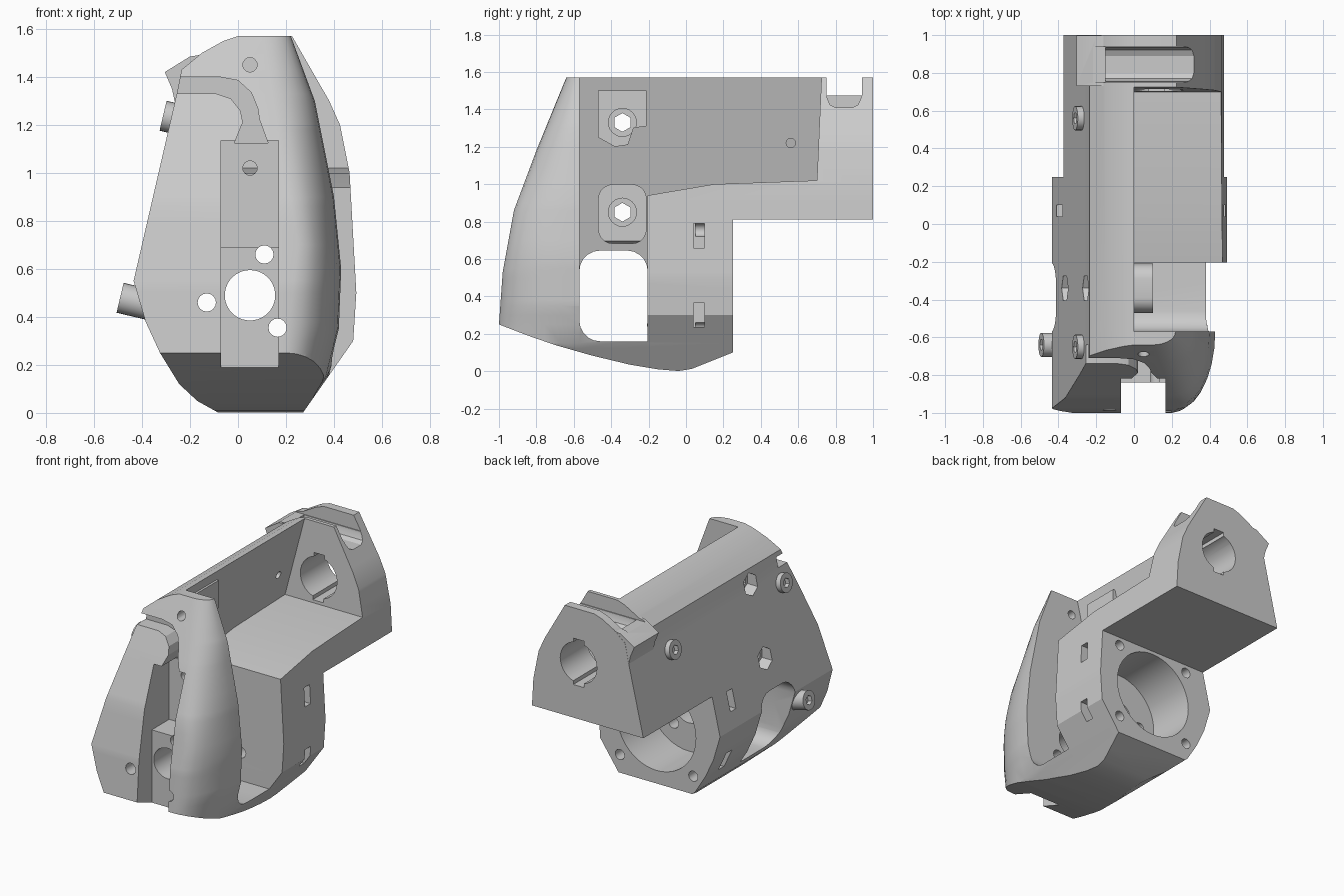
import bpy, bmesh, math
from mathutils import Vector, Matrix

if "Cube" in bpy.data.objects:
    bpy.data.objects.remove(bpy.data.objects["Cube"])

TOP = 1.565          # top of the leaning inner wall
LEAN = 0.24          # sideways lean of the inner wall per unit height
NORMAL = Vector((-0.97, 0, 0.23)).normalized()   # outward normal of left skin


def new_obj(name, bm):
    bmesh.ops.recalc_face_normals(bm, faces=bm.faces[:])
    me = bpy.data.meshes.new(name)
    bm.to_mesh(me)
    bm.free()
    ob = bpy.data.objects.new(name, me)
    bpy.context.collection.objects.link(ob)
    return ob


def loft(name, rings):
    bm = bmesh.new()
    vs = [[bm.verts.new(p) for p in r] for r in rings]
    n = len(vs[0])
    for a, b in zip(vs, vs[1:]):
        for i in range(n):
            bm.faces.new((a[i], a[(i + 1) % n], b[(i + 1) % n], b[i]))
    bm.faces.new(vs[0])
    bm.faces.new(vs[-1])
    return new_obj(name, bm)


def prism_x(prof, x0, x1, lean=0):
    """(y, z) profile pushed along x; the x0 end may follow the leaning wall."""
    return loft("cutter", [[(x0 + lean * (z - TOP), y, z) for y, z in prof],
                           [(x1, y, z) for y, z in prof]])


def prism_y(prof, y0, y1):
    return loft("cutter", [[(x, y, z) for x, z in prof] for y in (y0, y1)])


def rect(a0, a1, b0, b1, r=0.0, n=5):
    if not r:
        return [(a0, b0), (a1, b0), (a1, b1), (a0, b1)]
    out = []
    for cx, cy, s in ((a1 - r, b1 - r, 0), (a0 + r, b1 - r, 1),
                      (a0 + r, b0 + r, 2), (a1 - r, b0 + r, 3)):
        for i in range(n + 1):
            t = (s + i / n) * math.pi / 2
            out.append((cx + r * math.cos(t), cy + r * math.sin(t)))
    return out


def cyl(p0, p1, r, n=32, name="cutter"):
    p0, p1 = Vector(p0), Vector(p1)
    d = p1 - p0
    bm = bmesh.new()
    m = Matrix.Translation((p0 + p1) / 2) @ d.to_track_quat('Z', 'Y').to_matrix().to_4x4()
    bmesh.ops.create_cone(bm, cap_ends=True, segments=n, radius1=r, radius2=r,
                          depth=d.length, matrix=m)
    return new_obj(name, bm)


def combine(ob, tool, op='DIFFERENCE'):
    m = ob.modifiers.new("b", 'BOOLEAN')
    m.operation, m.object, m.solver = op, tool, 'EXACT'
    dg = bpy.context.evaluated_depsgraph_get()
    me = bpy.data.meshes.new_from_object(ob.evaluated_get(dg))
    ob.modifiers.clear()
    ob.data = me
    bpy.data.objects.remove(tool)


def lookup(table, z):
    for (z0, v0), (z1, v1) in zip(table, table[1:]):
        if z <= z1:
            return v0 + (v1 - v0) * (z - z0) / (z1 - z0)
    return table[-1][1]


# Main shell: horizontal sections stacked in z
LEFT = [(0, -.08), (.05, -.17), (.12, -.245), (.25, -.325), (.38, -.385), (.55, -.435),
        (1.33, -.255), (1.43, -.235), (1.5, -.15), (1.55, -.06), (1.57, 0)]
RIGHT = [(0, .27), (.3, .48), (.5, .493), (1, .465), (1.2, .425), (1.3, .38), (1.57, .225)]
NOSE = [(0, .26), (.15, .37), (.35, .42), (.6, .43), (.9, .4), (1.3, .32), (1.57, .22)]
FACE = [(0, .2), (.25, .2), (.7, .25), (1, .2), (1.57, .1)]
FRONT = [(0, -1), (.25, -1), (.53, -.98), (.86, -.92), (1.18, -.8), (1.4, -.71), (1.57, -.64)]
levels = sorted({z for t in (LEFT, RIGHT, NOSE, FACE, FRONT) for z, _ in t}
                | {.44, .78, 1.09})
rings = []
for z in levels:
    xl, xr, xn, xf, yf = (lookup(t, z) for t in (LEFT, RIGHT, NOSE, FACE, FRONT))
    ring = [(xl, 1, z), (xl, yf, z)]
    for i in range(8):
        t = i / 7 * math.pi / 2
        ring.append((xf + (xn - xf) * math.sin(t), -.57 + (yf + .57) * math.cos(t), z))
    rings.append(ring + [(xr, -.4, z), (xr, 1, z)])
body = loft("extruder_body", rings)

# Rear flange lip
combine(body, prism_y([(-.26, 1.28), (-.275, 1.35), (-.305, 1.42), (-.2, 1.485),
                       (-.1, 1.5), (-.1, 1.28)], .73, .999), 'UNION')

# Curved underside, rear undercut
combine(body, prism_x([(-1.1, -.2), (-1.1, .28), (-1, .25), (-.85, .192), (-.7, .14),
                       (-.5, .083), (-.3, .035), (-.15, .01), (-.04, .001),
                       (.03, .012), (.3, .12), (.3, -.2)], -1, 1))
combine(body, prism_x(rect(.25, 1.2, -.3, .812), -1, 1))

# Side pocket behind the nose and tray for the idler, with a leaning wall
combine(body, prism_x([(-.57, .27), (-.54, .2), (-.46, .16), (-.205, .16), (-.205, .94),
                       (.15, 1.0), (.70, 1.02), (.73, 1.7), (-.57, 1.7)], 0, 1, LEAN))
combine(body, prism_x(rect(-.57, -.205, .16, .645, .11), -1, 1))

# Hinge bosses on the wall
lower = [(y, z) for y, z in rect(-.47, -.21, .68, 1.0, .08)]
upper = [(-.47, 1.5), (-.21, 1.5), (-.21, 1.31), (-.28, 1.3), (-.31, 1.21),
         (-.38, 1.2), (-.47, 1.25)]
combine(body, prism_x(lower, -.26, .1), 'UNION')
combine(body, prism_x(upper, -.15, 0), 'UNION')
for z, x in ((1.33, 0), (.85, .1)):
    combine(body, cyl((-1, -.34, z), (1, -.34, z), .05, 6))
    combine(body, cyl((x - .04, -.34, z), (x + .1, -.34, z), .075, 24))
    skin = lookup(LEFT, z)
    combine(body, cyl((skin - .1, -.34, z), (skin + .07, -.34, z), .075, 6))

# Motor chamber with mounting holes
CX, CZ = .05, .49
combine(body, cyl((CX, -.1, CZ), (CX, .4, CZ), .3, 48))
combine(body, cyl((CX, -1.2, CZ), (CX, 0, CZ), .105, 40))
for x, z in ((.11, .66), (-.13, .46), (.165, .355)):
    combine(body, cyl((x, -1.2, z), (x, 0, z), .038, 16))
for sx in (-1, 1):
    for sz in (-1, 1):
        x, z = CX + sx * .28, CZ + sz * .265
        combine(body, cyl((x, .05, z), (x, .4, z), .035, 16))

# Tie slots on both flanks
for z in (.3, .725):
    combine(body, prism_x(rect(.04, .10, z - .065, z + .065), .33, 1))
    combine(body, prism_x(rect(.04, .10, z - .065, z + .065), -1, -.27))

# Front slot with its curved cable channel
combine(body, prism_y(rect(-.07, .168, .69, 1.135), -1.2, -.65))
combine(body, prism_y(rect(-.07, .168, -.2, .695), -1.2, -.84))
combine(body, prism_y([(-.5, 1.4), (-.08, 1.4), (0, 1.385), (.055, 1.335), (.082, 1.27),
                       (.09, 1.22), (.125, 1.125), (-.015, 1.125), (.02, 1.21),
                       (.01, 1.26), (-.03, 1.31), (-.09, 1.33), (-.5, 1.33)], -1.2, -.64))
for z in (1.02, 1.45):
    combine(body, cyl((.05, -1, z), (.05, -.5, z), .03, 16))

# Rear frame: keyed bearing hole, top notch and small cross hole
combine(body, cyl((.12, .6, 1.2), (.12, 1.2, 1.2), .14, 32))
combine(body, prism_y(rect(.08, .16, 1.04, 1.36), .6, 1.2))
combine(body, prism_x([(.755, 1.7), (.755, 1.46), (.77, 1.425), (.80, 1.41), (.89, 1.41),
                       (.92, 1.425), (.935, 1.46), (.935, 1.7)], -.15, 1))
combine(body, prism_x(rect(.75, .94, 1.475, 1.7), -.235, 1))
combine(body, cyl((-1, .56, 1.22), (0.2, .56, 1.22), .025, 12))

# Screw heads standing on the left skin
objs = [body]
for name, y, z, h in (("screw_rear", .56, 1.23, .035), ("screw_front", -.65, 1.23, .035),
                      ("screw_boss", -.64, .46, .085)):
    base = Vector((lookup(LEFT, z), y, z))
    head = cyl(base - NORMAL * .05, base + NORMAL * h, .064, 24, name)
    combine(head, cyl(base + NORMAL * (h - .03), base + NORMAL * .2, .032, 6))
    objs.append(head)

# Smooth curves, crisp edges
bpy.ops.object.select_all(action='DESELECT')
for ob in objs:
    ob.select_set(True)
bpy.context.view_layer.objects.active = body
bpy.ops.object.shade_smooth_by_angle(angle=math.radians(25))
